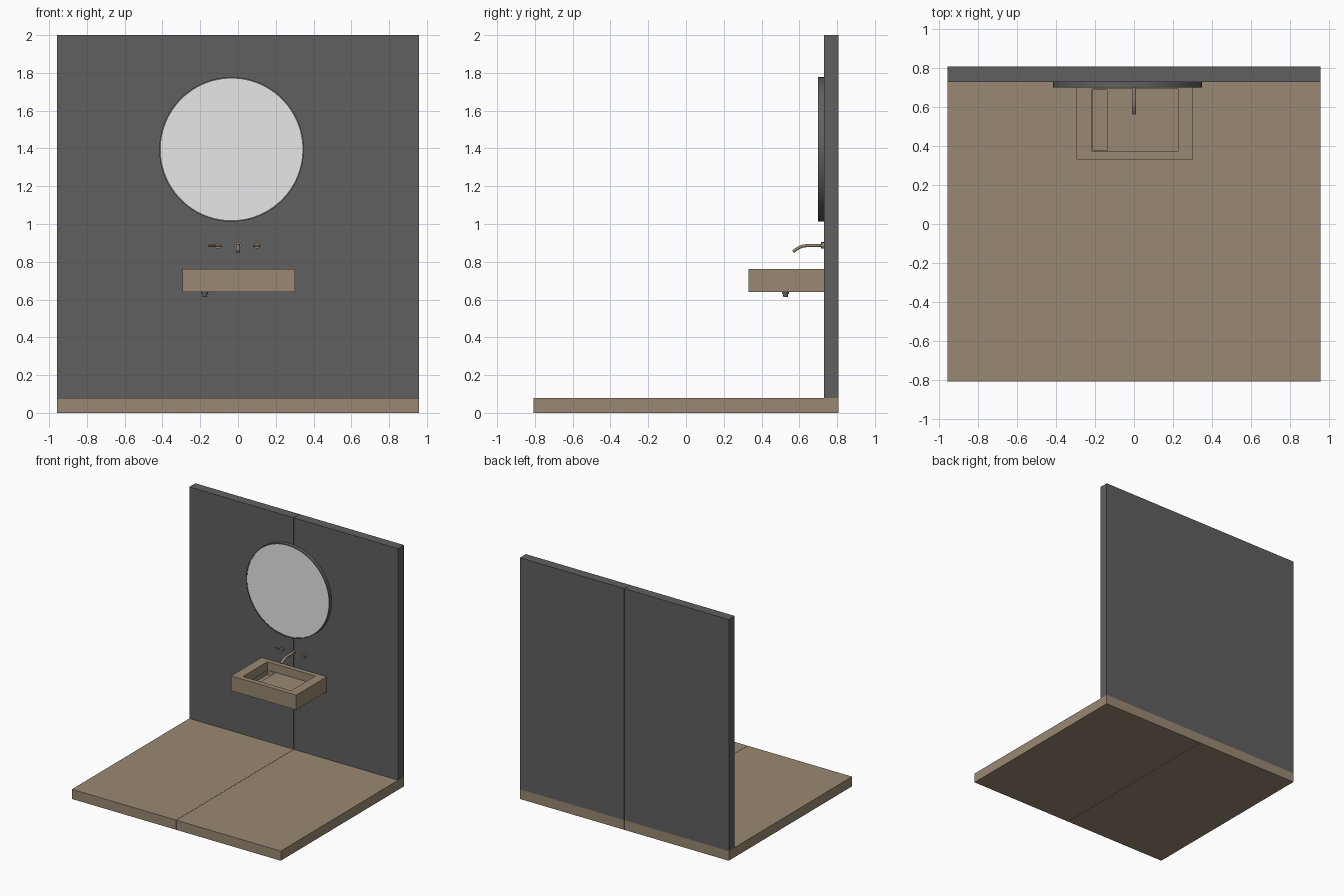
import bpy, bmesh, math
from mathutils import Vector, Matrix

if "Cube" in bpy.data.objects:
    bpy.data.objects.remove(bpy.data.objects["Cube"])


def material(name, rgb):
    m = bpy.data.materials.new(name)
    m.diffuse_color = (*rgb, 1)
    m.use_nodes = True
    m.node_tree.nodes["Principled BSDF"].inputs["Base Color"].default_value = m.diffuse_color
    return m


STONE = material("warm_stone", (0.32, 0.25, 0.17))
GREY = material("charcoal_grey", (0.117, 0.117, 0.117))
GLASS = material("mirror_silver", (0.8, 0.8, 0.8))


def finish(bm, name, mat, smooth=False):
    bmesh.ops.recalc_face_normals(bm, faces=bm.faces)
    me = bpy.data.meshes.new(name)
    bm.to_mesh(me)
    bm.free()
    me.materials.append(mat)
    ob = bpy.data.objects.new(name, me)
    bpy.context.collection.objects.link(ob)
    bpy.ops.object.select_all(action='DESELECT')
    ob.select_set(True)
    bpy.context.view_layer.objects.active = ob
    if smooth:
        bpy.ops.object.shade_smooth_by_angle(angle=math.radians(35))
    return ob


def box(name, x0, x1, y0, y1, z0, z1, mat):
    bm = bmesh.new()
    size = Matrix.Diagonal((x1 - x0, y1 - y0, z1 - z0, 1))
    mid = Matrix.Translation(((x0 + x1) / 2, (y0 + y1) / 2, (z0 + z1) / 2))
    bmesh.ops.create_cube(bm, size=1, matrix=mid @ size)
    return finish(bm, name, mat)


def rod(name, a, b, r0, r1, mat, sides=24):
    """Capped cone or cylinder running from a to b."""
    a, b = Vector(a), Vector(b)
    bm = bmesh.new()
    turn = (b - a).to_track_quat('Z', 'Y').to_matrix().to_4x4()
    bmesh.ops.create_cone(bm, cap_ends=True, segments=sides, radius1=r0, radius2=r1,
                          depth=(b - a).length, matrix=Matrix.Translation((a + b) / 2) @ turn)
    return finish(bm, name, mat, True)


def cut(ob, cutter):
    cutter.hide_render = True
    mod = ob.modifiers.new("cut", 'BOOLEAN')
    mod.operation = 'DIFFERENCE'
    mod.solver = 'EXACT'
    mod.object = cutter
    bpy.context.view_layer.objects.active = ob
    bpy.ops.object.modifier_apply(modifier=mod.name)
    bpy.data.objects.remove(cutter)


# Floor and wall, each of two panels
for side, x0, x1 in (("left", -0.958, -0.001), ("right", 0.001, 0.958)):
    box("floor_" + side, x0, x1, -0.808, 0.808, 0, 0.08, STONE)
    box("wall_" + side, x0, x1, 0.73, 0.808, 0.08, 2.0, GREY)

# Round mirror: ring frame with slightly recessed glass
CX, CZ, N = -0.034, 1.395, 96
bm = bmesh.new()
profile = [(0.383, 0.73), (0.383, 0.70), (0.375, 0.70), (0.375, 0.73)]
rings = [[bm.verts.new((CX + r * math.cos(2 * math.pi * i / N), y,
                        CZ + r * math.sin(2 * math.pi * i / N))) for i in range(N)]
         for r, y in profile]
for k in range(4):
    p, q = rings[k], rings[(k + 1) % 4]
    for i in range(N):
        j = (i + 1) % N
        bm.faces.new((p[i], p[j], q[j], q[i]))
finish(bm, "mirror_frame", GREY, True)
rod("mirror_glass", (CX, 0.73, CZ), (CX, 0.703, CZ), 0.375, 0.375, GLASS, N)

# Wall-hung basin with a recess and a deeper drain channel on the left
basin = box("basin", -0.295, 0.303, 0.33, 0.73, 0.64, 0.763, STONE)
cut(basin, box("recess_cutter", -0.215, 0.225, 0.372, 0.692, 0.695, 0.9, STONE))
cut(basin, box("channel_cutter", -0.210, -0.138, 0.377, 0.687, 0.66, 0.8, STONE))
rod("drain_collar", (-0.176, 0.527, 0.64), (-0.176, 0.527, 0.630), 0.019, 0.017, GREY)
rod("drain_pipe", (-0.176, 0.527, 0.631), (-0.176, 0.527, 0.613), 0.013, 0.012, GREY)

# Spout: swept tube with a bent tip
path = [Vector((0, y, z)) for y, z in
        ((0.73, 0.887), (0.635, 0.885), (0.615, 0.882), (0.598, 0.875),
         (0.582, 0.865), (0.567, 0.853))]
bm = bmesh.new()
rings = []
for k, p in enumerate(path):
    d = (path[min(k + 1, len(path) - 1)] - path[max(k - 1, 0)]).normalized()
    up = d.cross(Vector((1, 0, 0)))
    rings.append([bm.verts.new(p + 0.011 * math.cos(t) * Vector((1, 0, 0))
                               + 0.008 * math.sin(t) * up)
                  for t in (2 * math.pi * i / 20 for i in range(20))])
for p, q in zip(rings, rings[1:]):
    for i in range(20):
        j = (i + 1) % 20
        bm.faces.new((p[i], p[j], q[j], q[i]))
bm.faces.new(rings[0])
bm.faces.new(rings[-1])
finish(bm, "spout", STONE, True)
rod("spout_plate", (0, 0.73, 0.887), (0, 0.715, 0.887), 0.018, 0.018, STONE)

# Two wall taps, the left one with a longer lever
for name, x, reach in (("left", -0.105, -0.155), ("right", 0.10, 0.083)):
    rod("tap_base_" + name, (x, 0.73, 0.885), (x, 0.717, 0.885), 0.016, 0.016, STONE)
    rod("tap_lever_" + name, (reach, 0.717, 0.885), (x + 0.017, 0.717, 0.885),
        0.004, 0.004, STONE, 12)
